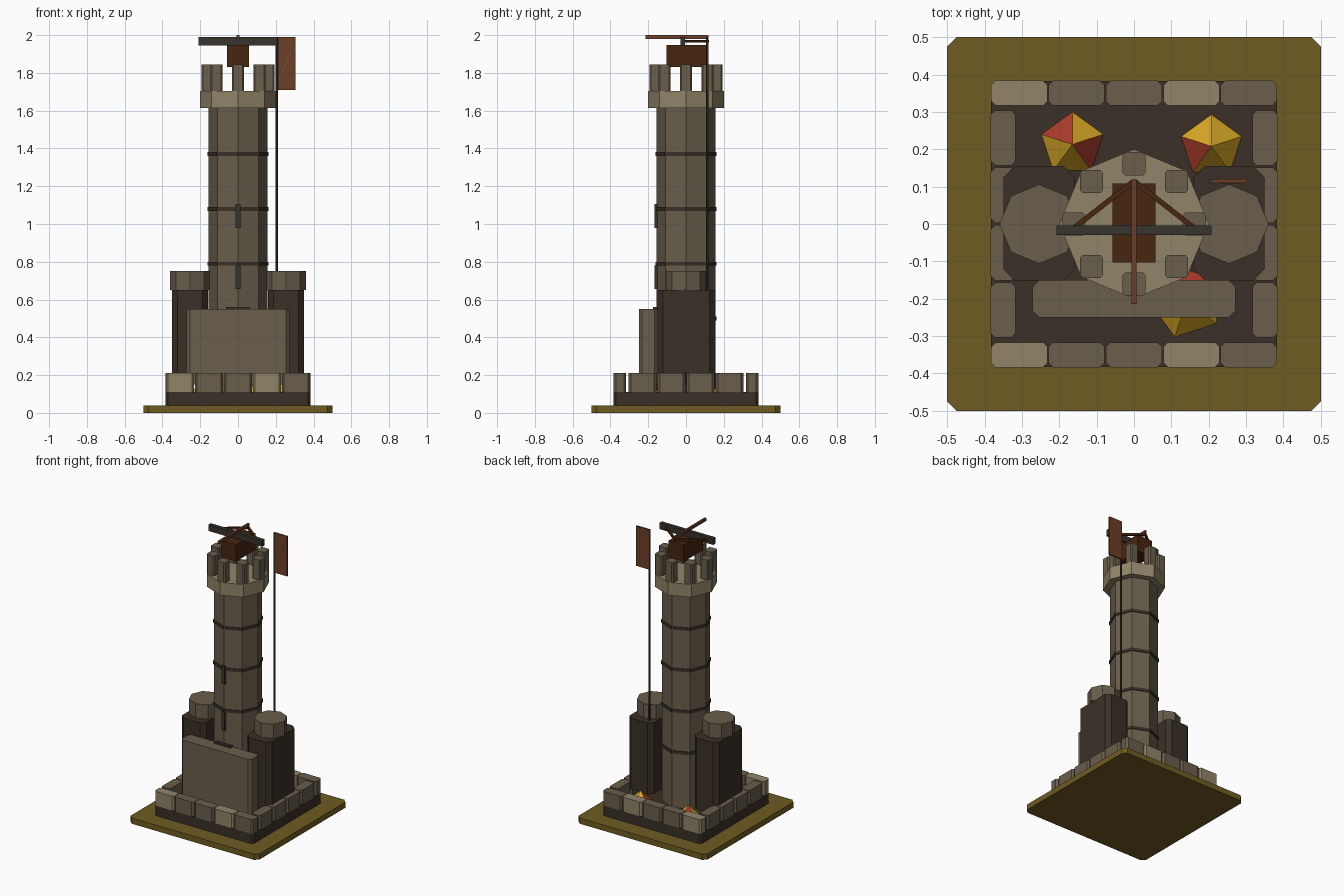
import bpy, bmesh, math
from mathutils import Vector

if "Cube" in bpy.data.objects:
    bpy.data.objects.remove(bpy.data.objects["Cube"])


def material(name, rgb):
    m = bpy.data.materials.new(name)
    lin = [(c / 255 / 12.92) if c < 11 else ((c / 255 + 0.055) / 1.055) ** 2.4 for c in rgb]
    m.diffuse_color = (*lin, 1)
    m.use_nodes = True
    m.node_tree.nodes["Principled BSDF"].inputs["Base Color"].default_value = m.diffuse_color
    return m


OLIVE = material("olive_earth", (112, 92, 34))
DARK = material("dark_stone", (58, 48, 39))
MID = material("mid_stone", (106, 94, 76))
LIGHT = material("light_stone", (145, 133, 106))
IRON = material("dark_iron", (57, 52, 46))
WOOD = material("dark_wood", (72, 38, 16))
RUST = material("rust_brown", (108, 62, 40))
GOLD = material("ember_gold", (218, 168, 38))
RED = material("ember_red", (172, 60, 42))


def finish(name, bm, *mats):
    bmesh.ops.recalc_face_normals(bm, faces=bm.faces)
    me = bpy.data.meshes.new(name)
    bm.to_mesh(me)
    bm.free()
    for m in mats:
        me.materials.append(m)
    ob = bpy.data.objects.new(name, me)
    bpy.context.collection.objects.link(ob)
    return ob


def prism(name, pts, z0, z1, mat):
    """Extrude a plan outline from z0 to z1."""
    bm = bmesh.new()
    face = bm.faces.new([bm.verts.new((x, y, z0)) for x, y in pts])
    top = bmesh.ops.extrude_face_region(bm, geom=[face], use_keep_orig=True)["geom"]
    for v in top:
        if isinstance(v, bmesh.types.BMVert):
            v.co.z = z1
    return finish(name, bm, mat)


def block(name, cx, cy, w, d, z0, z1, mat, c=0.0):
    """Box with chamfered upright edges."""
    a, b = w / 2, d / 2
    if c:
        pts = [(a, c - b), (a, b - c), (a - c, b), (c - a, b),
               (-a, b - c), (-a, c - b), (c - a, -b), (a - c, -b)]
    else:
        pts = [(a, -b), (a, b), (-a, b), (-a, -b)]
    return prism(name, [(cx + x, cy + y) for x, y in pts], z0, z1, mat)


def ring_pts(cx, cy, r, n, start=0.0):
    return [(cx + r * math.cos(math.radians(start) + math.tau * i / n),
             cy + r * math.sin(math.radians(start) + math.tau * i / n)) for i in range(n)]


def octagon(name, cx, cy, r, z0, z1, mat):
    return prism(name, ring_pts(cx, cy, r, 8), z0, z1, mat)


def ember(name, cx, cy, r, start, z0, z1, red_sides):
    """Five-sided pyramid with some red sides."""
    bm = bmesh.new()
    base = [bm.verts.new((x, y, z0)) for x, y in ring_pts(cx, cy, r, 5, start)]
    tip = bm.verts.new((cx, cy, z1))
    bm.faces.new(base[::-1])
    for i in range(5):
        f = bm.faces.new((base[i], base[(i + 1) % 5], tip))
        f.material_index = 1 if i in red_sides else 0
    return finish(name, bm, GOLD, RED)


def bar(name, p, q, t, mat):
    """Square bar between two points."""
    p, q = Vector(p), Vector(q)
    ob = block(name, 0, 0, t, t, 0, (q - p).length, mat)
    ob.data.transform((q - p).to_track_quat('Z', 'Y').to_matrix().to_4x4())
    ob.location = p
    return ob


# Ground slab and plinth
block("ground_slab", 0, 0, 1, 1, 0, 0.04, OLIVE, 0.025)
block("plinth", 0, 0, 0.765, 0.765, 0.04, 0.11, DARK, 0.012)

# Perimeter wall stones
for s in (-1, 1):
    for i in range(5):
        block("wall_stone", (i - 2) * 0.1535, s * 0.35, 0.15, 0.067, 0.11, 0.21,
              LIGHT if i in (0, 3) else MID, 0.012)
    for i in range(4):
        block("side_wall_stone", s * 0.35, (i - 1.5) * 0.1535, 0.067, 0.148, 0.11, 0.21, MID, 0.012)

# Embers inside the wall
ember("ember_back_left", -0.165, 0.213, 0.087, 90, 0.11, 0.195, (0, 3))
ember("ember_back_right", 0.207, 0.208, 0.085, 90, 0.11, 0.195, (1,))
ember("ember_front", 0.14, -0.207, 0.1, -108, 0.11, 0.195, (2,))

# Main tower with bands, collar, door and arrow slits
octagon("main_tower", 0, 0, 0.155, 0.11, 1.62, MID)
for i in range(4):
    octagon("tower_band", 0, 0, 0.161, 0.49 + 0.29 * i, 0.51 + 0.29 * i, DARK)
octagon("tower_collar", 0, 0, 0.2, 1.615, 1.705, LIGHT)
block("front_wall", 0, -0.2, 0.544, 0.1, 0.15, 0.55, MID, 0.018)
block("door_panel", 0, -0.163, 0.125, 0.025, 0.15, 0.56, DARK)
for z in (0.655, 0.98):
    block("arrow_slit", 0, -0.157, 0.026, 0.02, z, z + 0.125, IRON)

# Battlements
for x, y in ring_pts(0, 0, 0.161, 8):
    block("merlon", x, y, 0.062, 0.062, 1.705, 1.845, MID, 0.008)

# Side towers
for s in (-1, 1):
    block("side_tower", s * 0.254, 0.002, 0.19, 0.307, 0.15, 0.65, DARK, 0.03)
    octagon("side_tower_cap", s * 0.254, 0, 0.106, 0.65, 0.75, MID)

# Roof crossbow
block("crossbow_base", 0, 0.003, 0.116, 0.212, 1.83, 1.948, WOOD)
block("bow_arm", 0, -0.017, 0.416, 0.025, 1.945, 1.99, IRON)
block("bolt", 0, -0.048, 0.014, 0.333, 1.98, 2.0, RUST)
for s in (-1, 1):
    bar("bow_string", (s * 0.16, -0.01, 1.968), (0, 0.115, 1.968), 0.014, WOOD)

# Flag on its pole
octagon("flag_pole", 0.205, 0.113, 0.007, 0.64, 1.99, IRON)
block("flag", 0.253, 0.115, 0.104, 0.01, 1.71, 1.99, RUST)
bar("flag_mark", (0.236, 0.111, 1.81), (0.28, 0.111, 1.92), 0.006, OLIVE)
